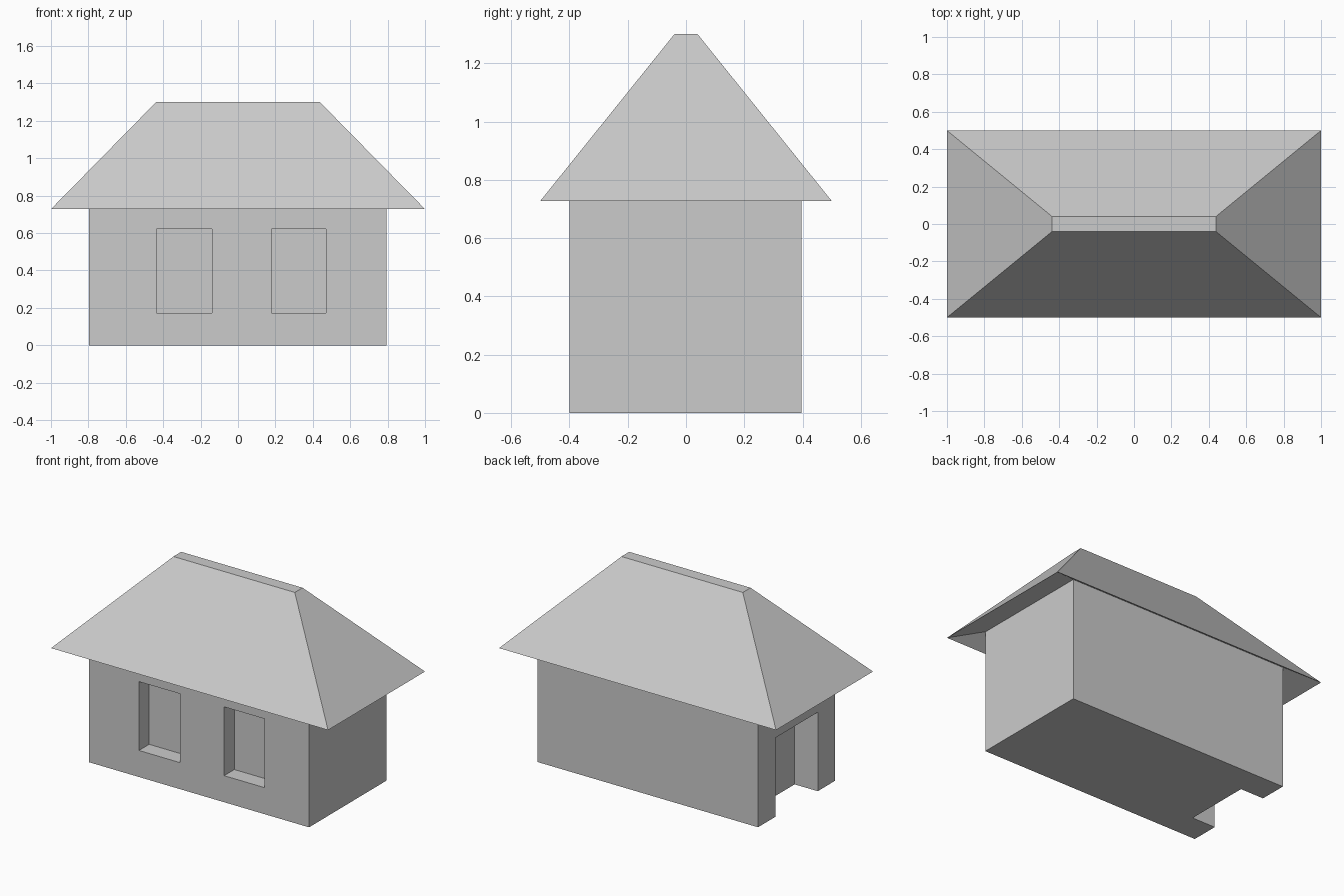
import bpy
import bmesh

cube = bpy.data.objects.get("Cube")
if cube:
    bpy.data.objects.remove(cube, do_unlink=True)

# Plain grey for the whole building
grey = bpy.data.materials.new("plain_grey")
grey.use_nodes = True
colour = (0.6, 0.6, 0.6, 1)
grey.diffuse_color = colour
grey.node_tree.nodes["Principled BSDF"].inputs["Base Color"].default_value = colour


def finish(name, bm):
    bmesh.ops.recalc_face_normals(bm, faces=bm.faces)
    mesh = bpy.data.meshes.new(name)
    bm.to_mesh(mesh)
    bm.free()
    mesh.materials.append(grey)
    obj = bpy.data.objects.new(name, mesh)
    bpy.context.collection.objects.link(obj)
    return obj


def box(name, low, high):
    bm = bmesh.new()
    bmesh.ops.create_cube(bm, size=1)
    for v in bm.verts:
        v.co = [low[i] if v.co[i] < 0 else high[i] for i in range(3)]
    return finish(name, bm)


def rectangle(bm, x, y, z):
    return [bm.verts.new((sx * x, sy * y, z))
            for sx, sy in ((-1, -1), (1, -1), (1, 1), (-1, 1))]


def bridge(bm, a, b):
    for i in range(4):
        j = (i + 1) % 4
        bm.faces.new((a[i], a[j], b[j], b[i]))


# Walls with two window recesses in front and a doorway on the right end
walls = box("walls", (-0.797, -0.4, 0), (0.793, 0.396, 0.8))
recesses = [
    box("window_cutter_right", (-0.435, -0.5, 0.173), (-0.14, -0.295, 0.622)),
    box("window_cutter_left", (0.18, -0.5, 0.173), (0.47, -0.295, 0.622)),
    box("doorway_cutter", (-0.9, -0.22, -0.1), (-0.63, 0.217, 0.515)),
]
for cutter in recesses:
    cut = walls.modifiers.new(cutter.name, "BOOLEAN")
    cut.operation = "DIFFERENCE"
    cut.solver = "EXACT"
    cut.object = cutter

# Apply the cuts and drop the cutters
bpy.context.view_layer.update()
evaluated = walls.evaluated_get(bpy.context.evaluated_depsgraph_get())
cut_mesh = bpy.data.meshes.new_from_object(evaluated)
walls.modifiers.clear()
walls.data = cut_mesh
for cutter in recesses:
    bpy.data.objects.remove(cutter, do_unlink=True)

# Hipped roof with a flat ridge and eaves that slope up to the wall tops
bm = bmesh.new()
soffit = rectangle(bm, 0.795, 0.398, 0.8)
eaves = rectangle(bm, 1.0, 0.5, 0.728)
ridge = rectangle(bm, 0.438, 0.04, 1.3)
bridge(bm, soffit, eaves)
bridge(bm, eaves, ridge)
bm.faces.new(ridge)
bm.faces.new(soffit)
finish("roof", bm)
